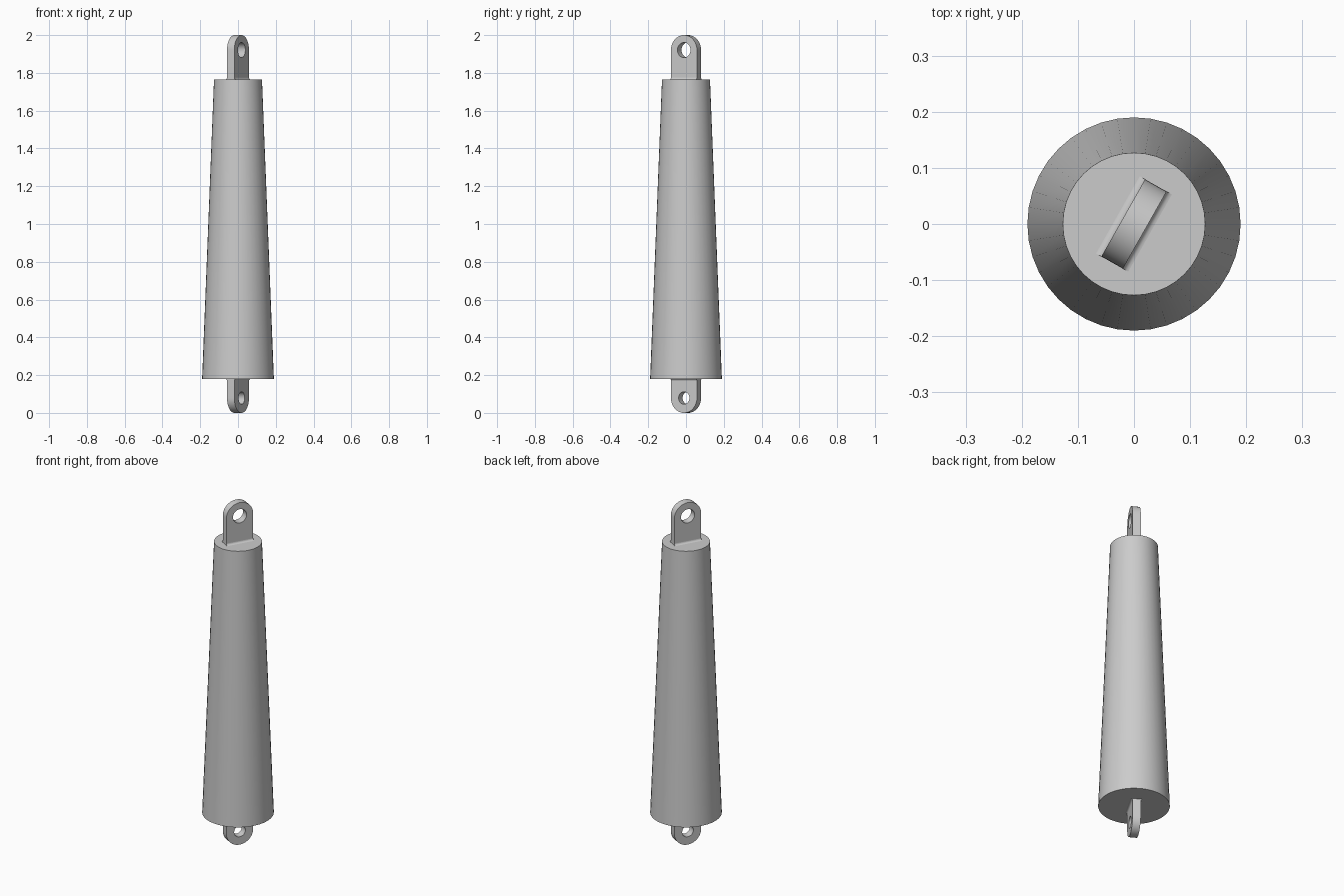
import bpy, bmesh
from math import sin, cos, pi, radians
from mathutils import Matrix, Vector

old = bpy.data.objects.get("Cube")
if old:
    bpy.data.objects.remove(old, do_unlink=True)

grey = bpy.data.materials.new("light grey metal")
grey.use_nodes = True
color = (0.6, 0.6, 0.6, 1)
grey.diffuse_color = color
grey.node_tree.nodes["Principled BSDF"].inputs["Base Color"].default_value = color

BODY_BOTTOM, BODY_TOP = 0.18, 1.765
HALF_W, HALF_T = 0.079, 0.022
TURN = Matrix.Rotation(radians(60.5), 4, "Z")


def finish(bm, name):
    bmesh.ops.recalc_face_normals(bm, faces=bm.faces)
    mesh = bpy.data.meshes.new(name)
    bm.to_mesh(mesh)
    bm.free()
    mesh.materials.append(grey)
    ob = bpy.data.objects.new(name, mesh)
    bpy.context.collection.objects.link(ob)
    bpy.ops.object.select_all(action="DESELECT")
    ob.select_set(True)
    bpy.context.view_layer.objects.active = ob
    bpy.ops.object.shade_smooth_by_angle(angle=radians(35))
    return ob


def add_loop(bm, points):
    verts = [bm.verts.new(p) for p in points]
    return [bm.edges.new((verts[i - 1], verts[i])) for i in range(len(verts))]


def extrude(bm, faces, offset):
    result = bmesh.ops.extrude_face_region(bm, geom=faces)
    moved = [g for g in result["geom"] if isinstance(g, bmesh.types.BMVert)]
    bmesh.ops.translate(bm, verts=moved, vec=offset)


def lug(name, base, eye, hole, up):
    """Round-ended plate with an eye, rooted in the body at height base."""
    bm = bmesh.new()
    outline = [(HALF_W * cos(a), -HALF_T, eye + up * HALF_W * sin(a))
               for a in (pi * i / 24 for i in range(25))]
    root = base - up * 0.02
    outline += [(-HALF_W, -HALF_T, root), (HALF_W, -HALF_T, root)]
    ring = [(hole * cos(a), -HALF_T, eye + hole * sin(a))
            for a in (2 * pi * i / 32 for i in range(32))]
    edges = add_loop(bm, outline) + add_loop(bm, ring)
    bmesh.ops.triangle_fill(bm, edges=edges, use_beauty=True)
    extrude(bm, bm.faces[:], Vector((0, 2 * HALF_T, 0)))
    bm.transform(TURN)
    finish(bm, name)


def root_fillet(name, base, up):
    """Concave weld running along both flat faces of a lug."""
    r = 0.011
    bm = bmesh.new()
    arc = [(HALF_T + r - r * cos(a), r - r * sin(a))
           for a in (pi / 2 * i / 5 for i in range(6))]
    for side in (-1, 1):
        section = [(HALF_T - 0.002, r)] + arc + [(HALF_T + r, -0.004), (HALF_T - 0.002, -0.004)]
        verts = [bm.verts.new((-HALF_W, side * y, base + up * z)) for y, z in section]
        extrude(bm, [bm.faces.new(verts)], Vector((2 * HALF_W, 0, 0)))
    bm.transform(TURN)
    finish(bm, name)


# Tapered body
bm = bmesh.new()
bmesh.ops.create_cone(bm, cap_ends=True, segments=40, radius1=0.19, radius2=0.127,
                      depth=BODY_TOP - BODY_BOTTOM,
                      matrix=Matrix.Translation((0, 0, (BODY_TOP + BODY_BOTTOM) / 2)))
finish(bm, "tapered_body")

# Mounting lugs at both ends
lug("top_lug", BODY_TOP, 2 - HALF_W, 0.04, 1)
root_fillet("top_lug_fillet", BODY_TOP, 1)
lug("bottom_lug", BODY_BOTTOM, HALF_W, 0.033, -1)
root_fillet("bottom_lug_fillet", BODY_BOTTOM, -1)
